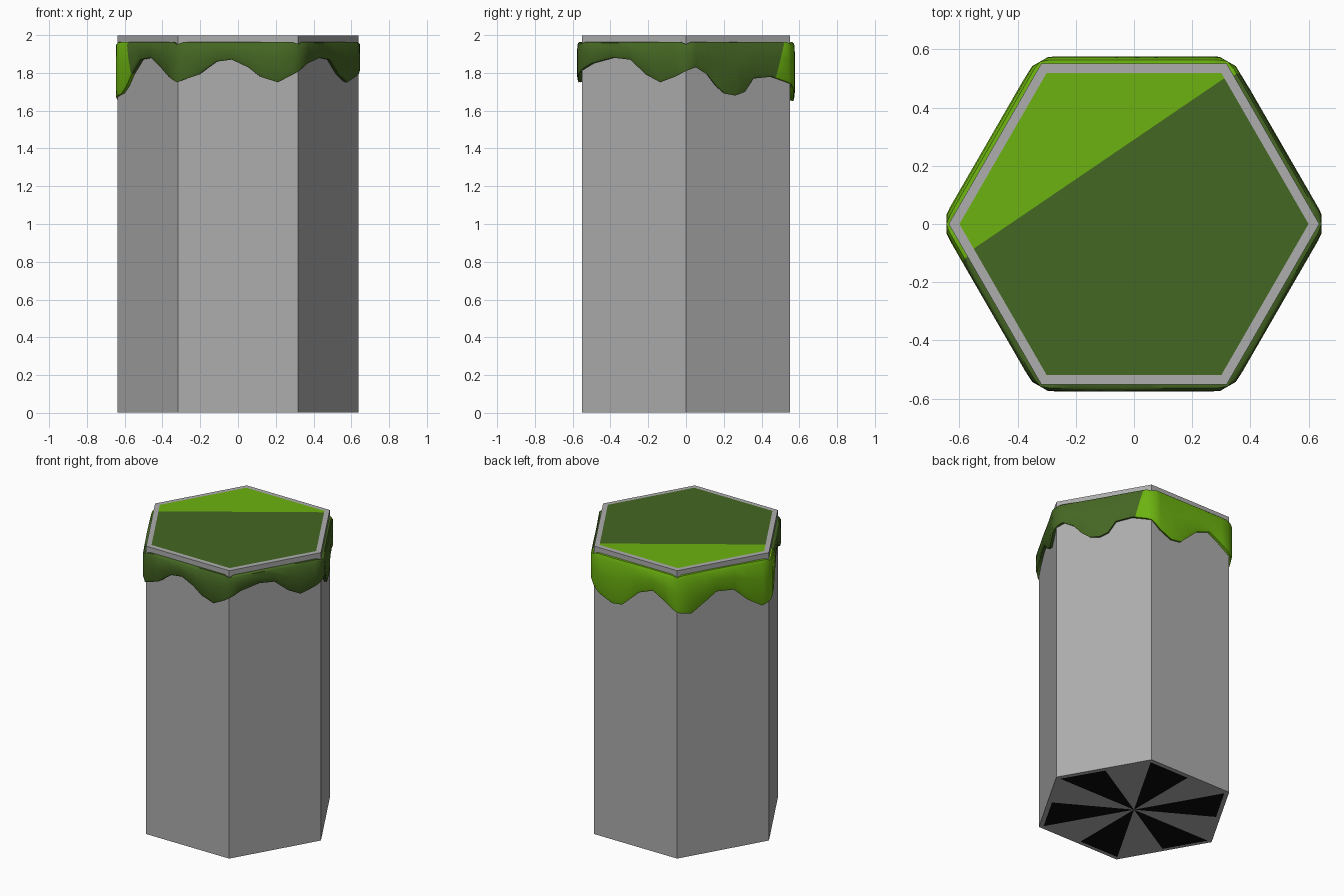
import bpy, bmesh, math
from mathutils import Vector

if "Cube" in bpy.data.objects:
    bpy.data.objects.remove(bpy.data.objects["Cube"])

R = 0.637          # corner radius of the hexagonal column
H = 2.0


def material(name, rgb):
    m = bpy.data.materials.new(name)
    m.diffuse_color = (*rgb, 1)
    m.use_nodes = True
    m.node_tree.nodes["Principled BSDF"].inputs["Base Color"].default_value = m.diffuse_color
    return m


STONE = material("stone_grey", (0.42, 0.42, 0.42))
BLACK = material("black", (0.003, 0.003, 0.003))
DARK = material("dark_green", (0.06, 0.135, 0.017))
BRIGHT = material("bright_green", (0.15, 0.45, 0.005))


def finish(bm, name, mats):
    me = bpy.data.meshes.new(name)
    bm.to_mesh(me)
    bm.free()
    for m in mats:
        me.materials.append(m)
    ob = bpy.data.objects.new(name, me)
    bpy.context.collection.objects.link(ob)
    return ob


def polar(r, deg, z):
    a = math.radians(deg)
    return Vector((r * math.cos(a), r * math.sin(a), z))


def two_tone(bm):
    """Cut along a slanted plane: bright moss behind-left, dark moss elsewhere."""
    no = Vector((-0.68, 1, -0.35))
    co = Vector((0, 0.276, 1.96))
    bmesh.ops.bisect_plane(bm, geom=bm.verts[:] + bm.edges[:] + bm.faces[:],
                           plane_co=co, plane_no=no)
    for f in bm.faces:
        f.material_index = int((f.calc_center_median() - co).dot(no) > 0)


# Hexagonal stone column
bm = bmesh.new()
lo = [bm.verts.new(polar(R, 60 * k, 0.001)) for k in range(6)]
hi = [bm.verts.new(polar(R, 60 * k, H - 0.001)) for k in range(6)]
bm.faces.new(lo[::-1])
bm.faces.new(hi)
for k in range(6):
    j = (k + 1) % 6
    bm.faces.new((lo[k], lo[j], hi[j], hi[k]))
finish(bm, "stone_column", [STONE])

# Black wedges on the underside
bm = bmesh.new()
for k in range(6):
    pts = [Vector((0, 0, 0)), polar(0.605 * math.cos(math.pi / 6), 60 * k + 30, 0),
           polar(0.605, 60 * k, 0)]
    bm.faces.new([bm.verts.new(p) for p in pts])
finish(bm, "underside_wedges", [BLACK])

# Moss plate on top
bm = bmesh.new()
bm.faces.new([bm.verts.new(polar(0.6, 60 * k, H)) for k in range(6)])
two_tone(bm)
finish(bm, "moss_top", [DARK, BRIGHT])

# Dripping lower edge of the moss: (fraction along side, height) for each side
DRIPS = [
    [(0, 1.81), (.09, 1.83), (.2, 1.79), (.28, 1.73), (.36, 1.69), (.46, 1.68),
     (.55, 1.70), (.63, 1.77), (.8, 1.78)],
    [(0, 1.74), (.1, 1.69), (.24, 1.65), (.36, 1.66), (.46, 1.72), (.56, 1.78),
     (.72, 1.82), (.86, 1.77)],
    [(0, 1.71), (.15, 1.69), (.3, 1.755), (.42, 1.81), (.6, 1.80), (.75, 1.71),
     (.9, 1.65)],
    [(0, 1.67), (.12, 1.69), (.2, 1.73), (.28, 1.79), (.43, 1.87), (.6, 1.88),
     (.75, 1.83), (.88, 1.78)],
    [(0, 1.75), (.18, 1.79), (.33, 1.86), (.45, 1.87), (.58, 1.83), (.68, 1.78),
     (.82, 1.75)],
    [(0, 1.81), (.12, 1.85), (.32, 1.88), (.48, 1.87), (.63, 1.79), (.76, 1.75),
     (.9, 1.78)],
]

# Flatten into one loop, adding a sample each side of every corner for the bevel
samples = []
for k, side in enumerate(DRIPS):
    pts = side + [(1, DRIPS[(k + 1) % 6][0][1])]
    for (f0, z0), (f1, z1) in zip(pts, pts[1:]):
        samples.append((k, f0, z0))
        for f in (0.055, 0.945):
            if f0 < f < f1:
                samples.append((k, f, z0 + (z1 - z0) * (f - f0) / (f1 - f0)))


def skirt_point(k, f, off, z):
    r = R + off / math.cos(math.pi / 6)
    p = polar(r, 60 * k, z).lerp(polar(r, 60 * k + 60, z), f)
    for c in (k, k + 1):                       # flatten the corners
        d = polar(1, 60 * c, 0)
        p -= d * max(0, p.dot(d) - 0.645)
    return p


# Moss skirt: (outward offset, share of the way down) for each ring
RINGS = [(-0.005, 0), (0.012, 0.01), (0.021, 0.08), (0.025, 0.45), (0.024, 0.9),
         (0.017, 1.0), (-0.01, 0.98)]
bm = bmesh.new()
rings = []
for off, t in RINGS:
    ring = []
    for k, f, zb in samples:
        top = 1.965 - (0.012 if f == 0 else 0)
        ring.append(bm.verts.new(skirt_point(k, f, off, top + (zb - top) * t)))
    rings.append(ring)
n = len(samples)
for a, b in zip(rings, rings[1:]):
    for i in range(n):
        j = (i + 1) % n
        bm.faces.new((a[i], b[i], b[j], a[j]))
two_tone(bm)
skirt = finish(bm, "moss_skirt", [DARK, BRIGHT])
bpy.context.view_layer.objects.active = skirt
skirt.select_set(True)
bpy.ops.object.shade_smooth_by_angle(angle=math.radians(45))
